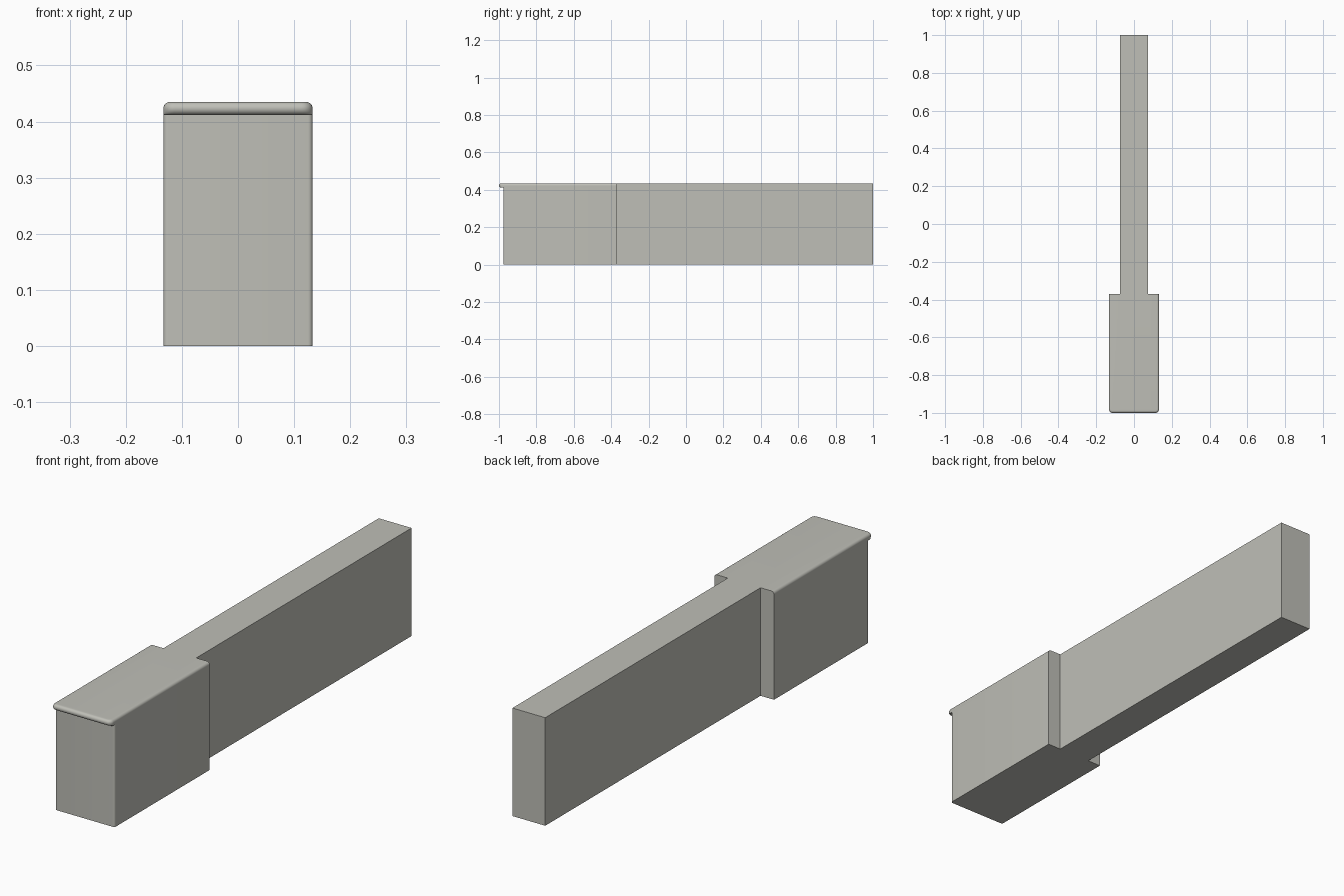
import bpy, bmesh, math

if "Cube" in bpy.data.objects:
    bpy.data.objects.remove(bpy.data.objects["Cube"])

HEAD, TAIL = 0.133, 0.073          # half widths
FRONT, BODY_FRONT, STEP, BACK = -1.0, -0.975, -0.37, 1.0
TOP, LIP = 0.435, 0.0115           # height, nosing radius
CORNER = 0.02                      # plan radius of the nosing corners


def outline(side, front, rx, ry, steps=6):
    """T-shaped plan with rounded front corners."""
    half = [(TAIL, BACK), (TAIL, STEP), (side, STEP)]
    for i in range(steps + 1):
        a = math.pi / 2 * i / steps
        half.append((side - rx + rx * math.cos(a), front + ry - ry * math.sin(a)))
    return half + [(-x, y) for x, y in reversed(half)]


# Straight body, then the half-round nosing stacked above it
body = outline(HEAD, BODY_FRONT, 0.008, 0.008)
layers = [(0.0, body), (TOP - 2 * LIP, body)]
N = 12
for k in range(N + 1):
    a = math.pi * (k / N - 0.5)
    d = LIP * (1 - math.cos(a))
    side_d = d if a > 0 else 0.0   # sides are flush below the nosing centre
    plan = outline(HEAD - side_d, FRONT + d, CORNER - side_d, CORNER - d)
    layers.append((TOP - LIP + LIP * math.sin(a), plan))

bm = bmesh.new()
rings = [[bm.verts.new((x, y, z)) for x, y in plan] for z, plan in layers]
for low, high in zip(rings, rings[1:]):
    for i in range(len(low)):
        j = (i + 1) % len(low)
        bm.faces.new((low[i], low[j], high[j], high[i]))
bm.faces.new(rings[0])
bm.faces.new(rings[-1])
bmesh.ops.recalc_face_normals(bm, faces=bm.faces)
mesh = bpy.data.meshes.new("stepped_block")
bm.to_mesh(mesh)
bm.free()

block = bpy.data.objects.new("stepped_block", mesh)
bpy.context.collection.objects.link(block)
stone = bpy.data.materials.new("warm grey")
stone.diffuse_color = (0.52, 0.52, 0.475, 1)
stone.use_nodes = True
stone.node_tree.nodes["Principled BSDF"].inputs["Base Color"].default_value = stone.diffuse_color
mesh.materials.append(stone)

bpy.context.view_layer.objects.active = block
block.select_set(True)
bpy.ops.object.shade_smooth_by_angle(angle=math.radians(30))
